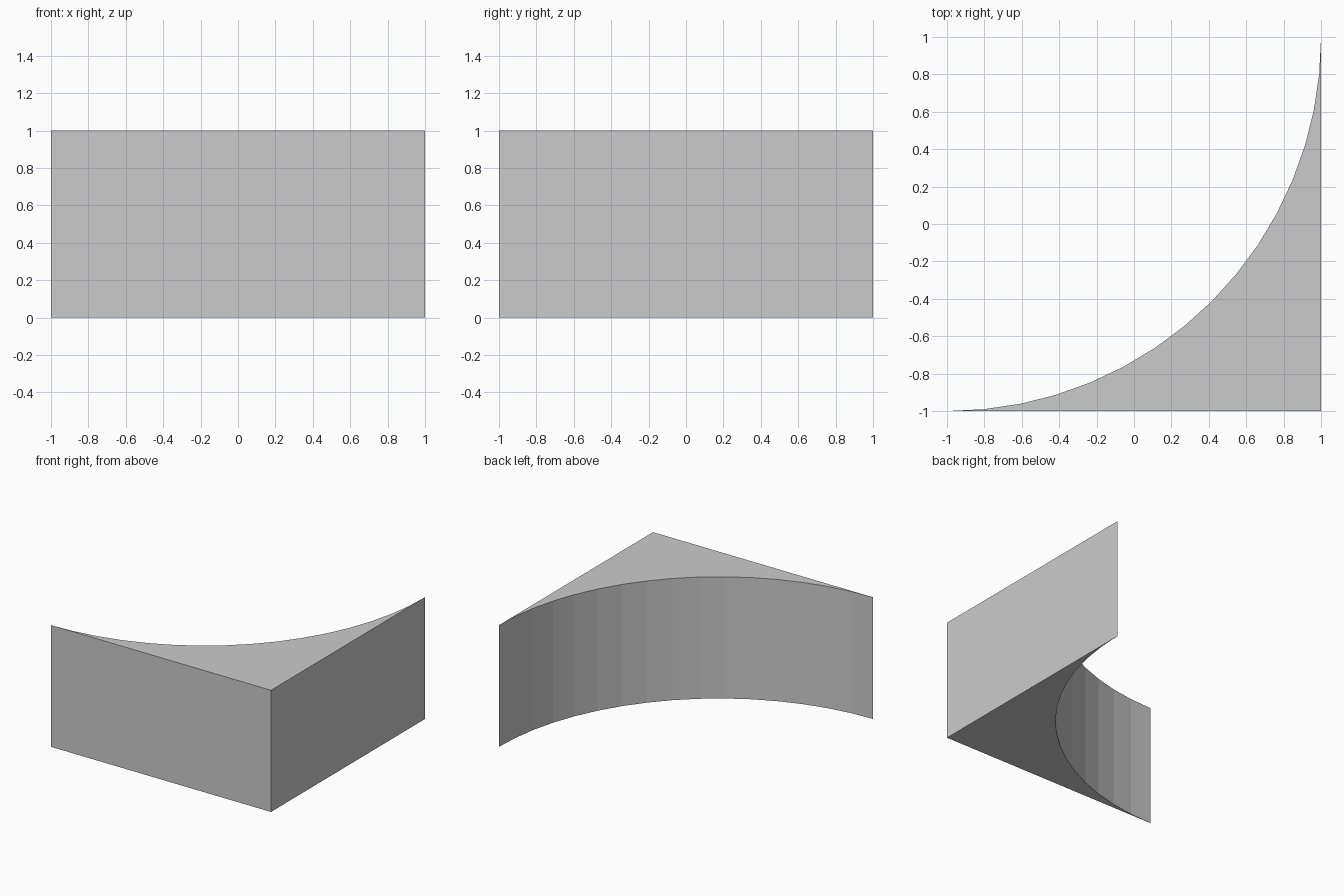
import bpy, bmesh
from math import sin, cos, pi

if "Cube" in bpy.data.objects:
    bpy.data.objects.remove(bpy.data.objects["Cube"])

SEGMENTS = 16   # facets along the concave quarter arc
RADIUS = 2.0
HEIGHT = 1.0

# Corner profile: square outer corner, then the arc centred on (-1, 1)
profile = [(1.0, -1.0)]
for i in range(SEGMENTS, -1, -1):
    a = i * pi / 2 / SEGMENTS
    profile.append((-1 + RADIUS * sin(a), 1 - RADIUS * cos(a)))

bm = bmesh.new()
base = bm.faces.new([bm.verts.new((x, y, 0)) for x, y in profile])

# Extrude the profile straight up into a solid
result = bmesh.ops.extrude_face_region(bm, geom=[base], use_keep_orig=True)
top = [v for v in result["geom"] if isinstance(v, bmesh.types.BMVert)]
bmesh.ops.translate(bm, verts=top, vec=(0, 0, HEIGHT))
bmesh.ops.recalc_face_normals(bm, faces=bm.faces)

mesh = bpy.data.meshes.new("concave_corner_block")
bm.to_mesh(mesh)
bm.free()
block = bpy.data.objects.new("concave_corner_block", mesh)
bpy.context.collection.objects.link(block)
